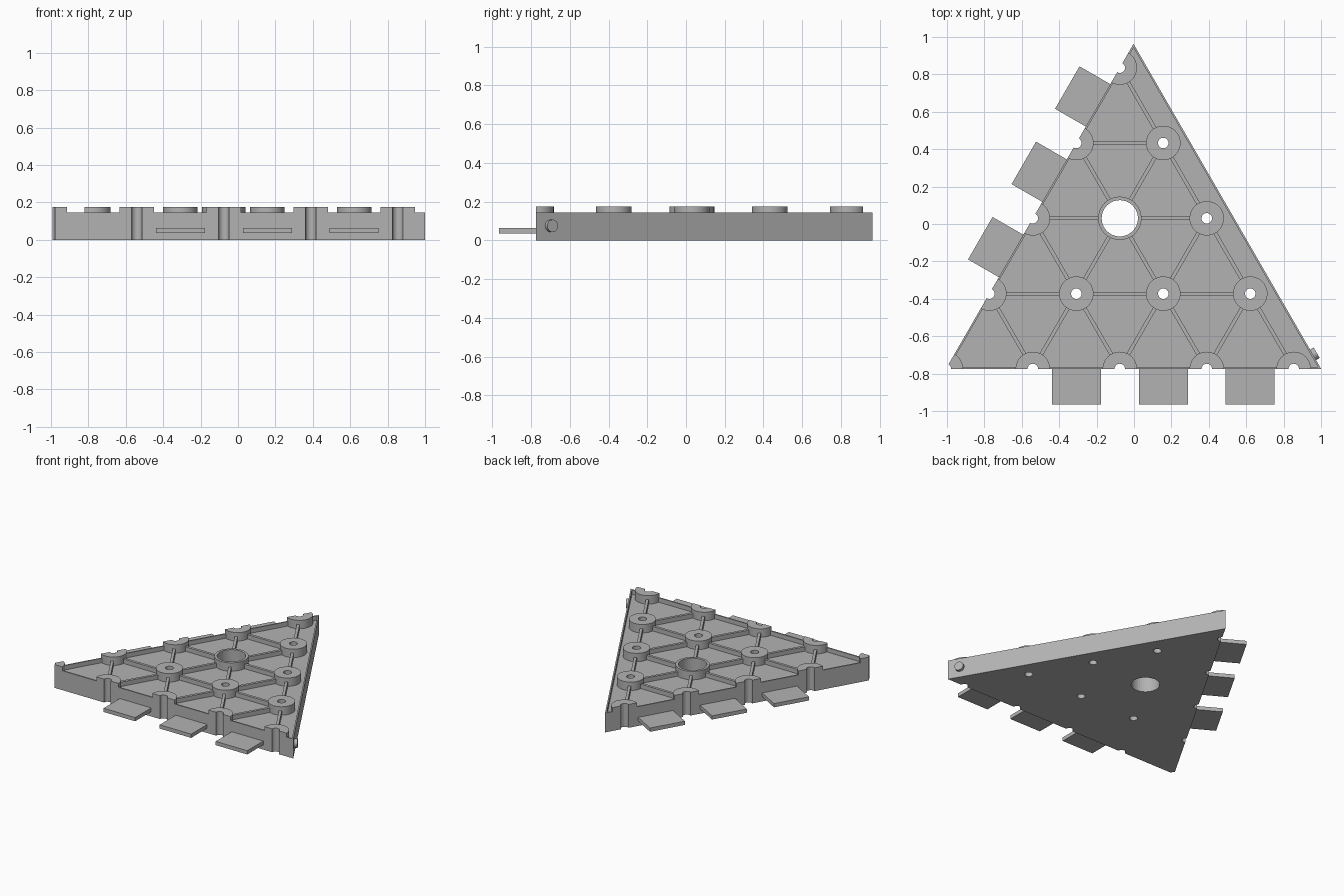
import bpy, bmesh, math
from mathutils import Vector, Matrix

if "Cube" in bpy.data.objects:
    bpy.data.objects.remove(bpy.data.objects["Cube"])

SIDE, STEP = 2.007, 0.465
CORNER = Vector((-1.006, -0.775, 0))
EDGE = Vector((0.5, math.sqrt(3) / 2, 0))      # direction of the left edge
RIGHT = Vector((1, 0, 0))
WALL_TOP, FLOOR, BOSS_TOP = 0.145, 0.112, 0.175

grey = bpy.data.materials.new("plain_grey")
grey.use_nodes = True
GREY = (0.45, 0.45, 0.45, 1)
grey.diffuse_color = GREY
grey.node_tree.nodes["Principled BSDF"].inputs["Base Color"].default_value = GREY


def finish(bm, name):
    bmesh.ops.recalc_face_normals(bm, faces=bm.faces)
    mesh = bpy.data.meshes.new(name)
    bm.to_mesh(mesh)
    bm.free()
    mesh.materials.append(grey)
    obj = bpy.data.objects.new(name, mesh)
    bpy.context.collection.objects.link(obj)
    return obj


def cylinder(bm, centre, radius, low, high, sides=40):
    place = Matrix.Translation((centre.x, centre.y, (low + high) / 2))
    bmesh.ops.create_cone(bm, cap_ends=True, segments=sides, radius1=radius,
                          radius2=radius, depth=high - low, matrix=place)


def box(bm, centre, size, angle):
    place = (Matrix.Translation(centre) @ Matrix.Rotation(angle, 4, "Z")
             @ Matrix.Diagonal((*size, 1)))
    bmesh.ops.create_cube(bm, size=1, matrix=place)


def triangle(name, inset, low, high):
    """Equilateral prism, inset evenly from the outline."""
    start = CORNER + Vector((inset * math.sqrt(3), inset, low))
    side = SIDE - 2 * math.sqrt(3) * inset
    bm = bmesh.new()
    verts = [bm.verts.new(start + d * side) for d in (Vector(), RIGHT, EDGE)]
    face = bm.faces.new(verts)
    top = bmesh.ops.extrude_face_region(bm, geom=[face])["geom"]
    bmesh.ops.translate(bm, vec=(0, 0, high - low),
                        verts=[v for v in top if isinstance(v, bmesh.types.BMVert)])
    return finish(bm, name)


def cut(obj, cutter, operation="DIFFERENCE"):
    mod = obj.modifiers.new(operation.lower(), "BOOLEAN")
    mod.operation, mod.object, mod.solver = operation, cutter, "EXACT"
    cutter.hide_render = True
    cutter.hide_viewport = True


def smooth(obj):
    bpy.ops.object.select_all(action="DESELECT")
    obj.select_set(True)
    bpy.context.view_layer.objects.active = obj
    bpy.ops.object.shade_smooth_by_angle(angle=math.radians(30))


# Triangular lattice of bosses, keyed by column and row
nodes = {(i, j): CORNER + RIGHT * STEP * i + EDGE * STEP * j
         for j in range(5) for i in range(5 - j)}
HUB = (1, 2)

# Hole cutter through every boss, wide at the hub
bm = bmesh.new()
for key, p in nodes.items():
    cylinder(bm, p, 0.097 if key == HUB else 0.028, -0.1, 0.3)
holes = finish(bm, "hole_cutter")

# Tray with thin rim
tray = triangle("tray", 0, 0, WALL_TOP)
cut(tray, triangle("pocket_cutter", 0.010, FLOOR, 0.3))
cut(tray, holes)

# Raised bosses, trimmed to the outline
bm = bmesh.new()
for key, p in nodes.items():
    cylinder(bm, p, 0.116 if key == HUB else 0.092, FLOOR - 0.02, BOSS_TOP)
bosses = finish(bm, "bosses")
cut(bosses, triangle("outline_cutter", 0, -0.1, 0.3), "INTERSECT")
cut(bosses, holes)

# Ribs joining neighbouring bosses, except along the two rimmed edges
bm = bmesh.new()
for (i, j), p in nodes.items():
    for di, dj in ((1, 0), (0, 1), (-1, 1)):
        other = (i + di, j + dj)
        if other not in nodes or (dj == 0 and j == 0) or (di == 0 and i == 0):
            continue
        q = nodes[other]
        along = (q - p).normalized()
        a = p + along * (0.106 if (i, j) == HUB else 0.08)
        b = q - along * (0.106 if other == HUB else 0.08)
        mid = (a + b) / 2
        mid.z = (FLOOR - 0.01 + WALL_TOP) / 2
        box(bm, mid, ((b - a).length, 0.02, WALL_TOP - FLOOR + 0.01),
            math.atan2(along.y, along.x))
finish(bm, "ribs")

# Flat connector tabs on the front and left edges
bm = bmesh.new()
for k in range(1, 4):
    for along, out in ((RIGHT, Vector((0, -1, 0))),
                       (EDGE, Vector((-EDGE.y, EDGE.x, 0)))):
        centre = CORNER + along * STEP * (k + 0.5) + out * 0.085
        centre.z = 0.05
        box(bm, centre, (0.262, 0.21, 0.028), math.atan2(along.y, along.x))
finish(bm, "connector_tabs")

# Round peg on the plain right edge
bm = bmesh.new()
normal = Vector((EDGE.y, EDGE.x, 0))
place = (Matrix.Translation(Vector((0.957, -0.7, 0.075)))
         @ normal.to_track_quat("Z", "Y").to_matrix().to_4x4())
bmesh.ops.create_cone(bm, cap_ends=True, segments=24, radius1=0.032,
                      radius2=0.032, depth=0.046, matrix=place)
peg = finish(bm, "edge_peg")

for part in (tray, bosses, peg):
    smooth(part)
